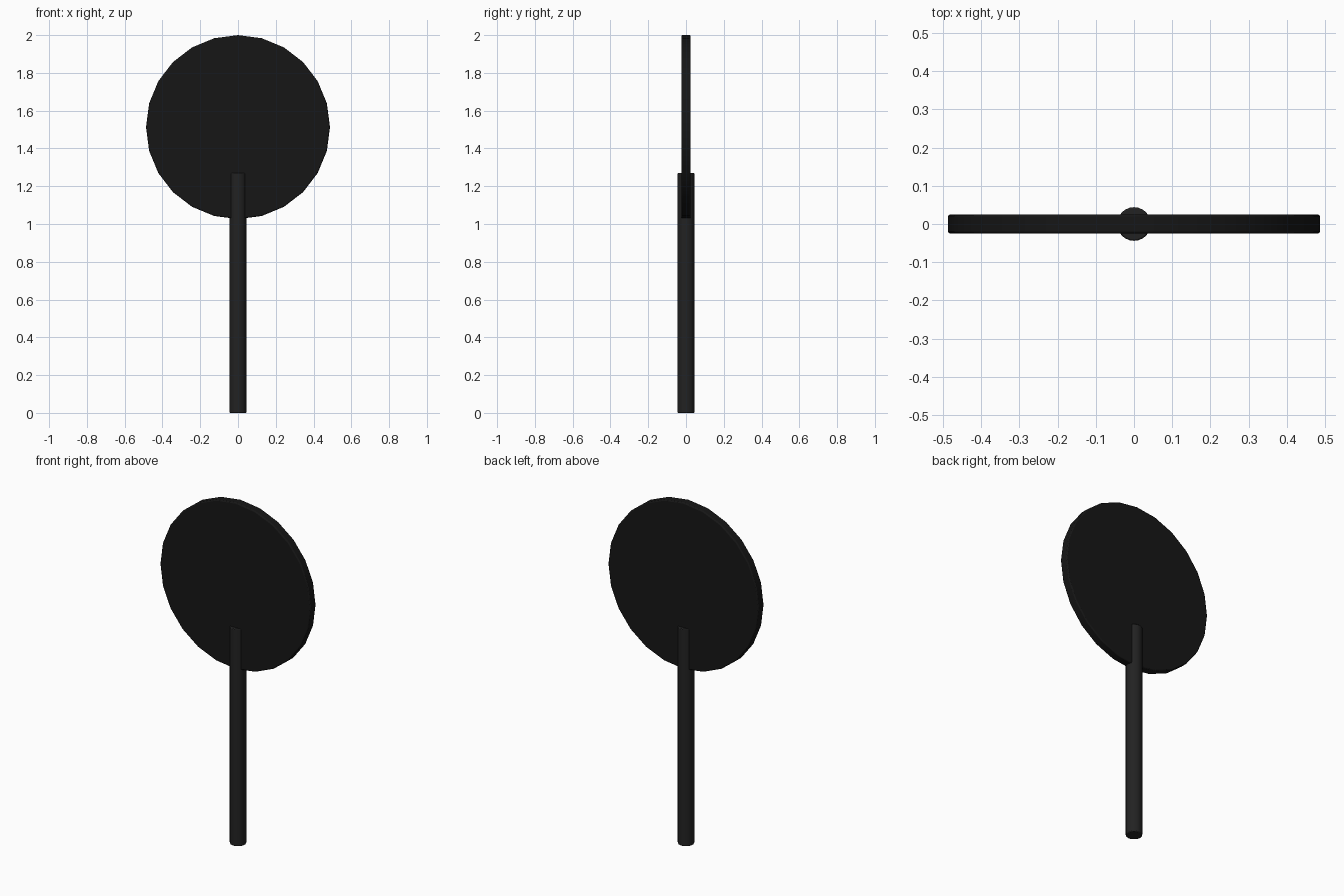
import bpy, math

if "Cube" in bpy.data.objects:
    bpy.data.objects.remove(bpy.data.objects["Cube"])

def material(name, v):
    m = bpy.data.materials.new(name)
    m.diffuse_color = (v, v, v, 1)
    m.use_nodes = True
    m.node_tree.nodes["Principled BSDF"].inputs["Base Color"].default_value = m.diffuse_color
    return m

def rod(name, sides, radius, depth, loc, rot, mat, bevel):
    bpy.ops.mesh.primitive_cylinder_add(vertices=sides, radius=radius, depth=depth,
                                        location=loc, rotation=rot)
    ob = bpy.context.object
    ob.name = name
    ob.data.materials.append(mat)
    # Small bevel on the two rims only
    b = ob.modifiers.new("rim_bevel", 'BEVEL')
    b.width = bevel
    b.segments = 2
    b.limit_method = 'ANGLE'
    b.angle_limit = math.radians(40)
    bpy.ops.object.shade_smooth_by_angle(angle=math.radians(30))
    return ob

# Flat round paddle head, 24 sides, facing front
rod("paddle_head", 24, 0.487, 0.05, (0, 0, 1.513), (math.pi / 2, 0, 0),
    material("head_black", 0.008), 0.006)

# Round handle running up into the head
rod("handle", 24, 0.044, 1.27, (0, 0, 0.635), (0, 0, 0),
    material("handle_black", 0.016), 0.004)
